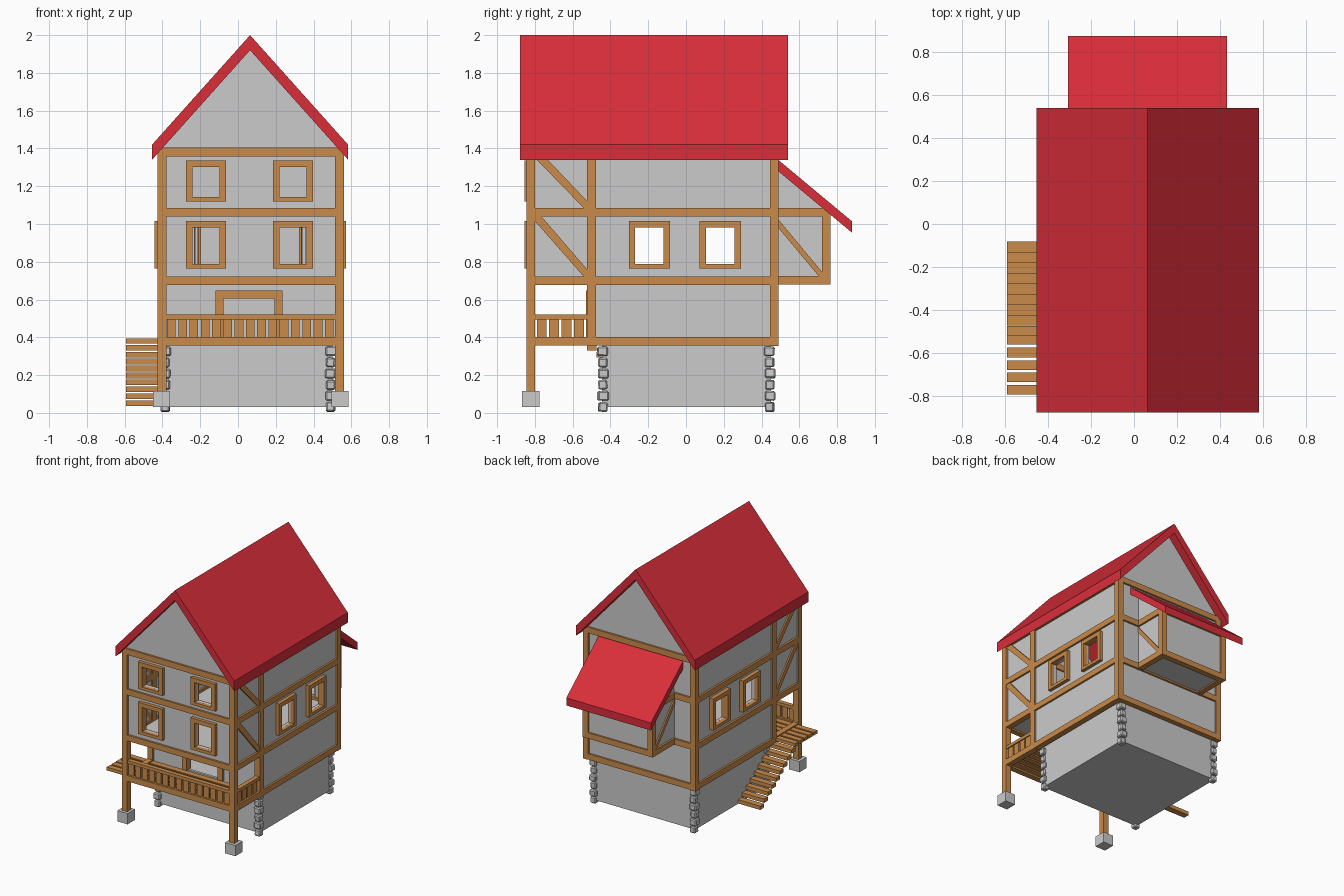
import bpy, bmesh, random
from mathutils import Vector, Matrix

if "Cube" in bpy.data.objects:
    bpy.data.objects.remove(bpy.data.objects["Cube"])

random.seed(4)
C = 0.0675                      # centre line of the house body
L, R, F, B = -0.425, 0.56, -0.845, 0.49   # outer faces of the timber frame
T = 0.046                       # timber thickness


def material(name, col):
    m = bpy.data.materials.new(name)
    m.diffuse_color = (*col, 1)
    m.use_nodes = True
    m.node_tree.nodes["Principled BSDF"].inputs["Base Color"].default_value = m.diffuse_color
    return m


WOOD = material("timber", (0.59, 0.26, 0.07))
RED = material("roof_red", (0.70, 0.027, 0.042))


def finish(name, bm, mat=None):
    bmesh.ops.recalc_face_normals(bm, faces=bm.faces)
    me = bpy.data.meshes.new(name)
    bm.to_mesh(me)
    bm.free()
    ob = bpy.data.objects.new(name, me)
    bpy.context.collection.objects.link(ob)
    if mat:
        me.materials.append(mat)
    return ob


def boxes(name, items, mat=None):
    """One object from many boxes (x0, x1, y0, y1, z0, z1)."""
    bm = bmesh.new()
    for x0, x1, y0, y1, z0, z1 in items:
        m = Matrix.Translation(((x0 + x1) / 2, (y0 + y1) / 2, (z0 + z1) / 2))
        bmesh.ops.create_cube(bm, size=1, matrix=m @ Matrix.Diagonal((x1 - x0, y1 - y0, z1 - z0, 1)))
    return finish(name, bm, mat)


def prism(name, pts, axis, a, b, mat=None):
    """Extrude a profile of (u, z) points along x or y from a to b."""
    bm = bmesh.new()
    vs = [bm.verts.new((a, u, z) if axis == "x" else (u, a, z)) for u, z in pts]
    f = bm.faces.new(vs)
    ext = bmesh.ops.extrude_face_region(bm, geom=[f])
    d = Vector((b - a, 0, 0)) if axis == "x" else Vector((0, b - a, 0))
    bmesh.ops.translate(bm, vec=d, verts=[v for v in ext["geom"] if isinstance(v, bmesh.types.BMVert)])
    return finish(name, bm, mat)


def panel(name, axis, pos, u0, u1, z0, z1, holes=()):
    """Thin wall across x (axis 'x') or y with rectangular holes (u0, u1, z0, z1)."""
    us = sorted({u0, u1, *[h[0] for h in holes], *[h[1] for h in holes]})
    zs = sorted({z0, z1, *[h[2] for h in holes], *[h[3] for h in holes]})
    bm = bmesh.new()
    for ua, ub in zip(us, us[1:]):
        for za, zb in zip(zs, zs[1:]):
            mu, mz = (ua + ub) / 2, (za + zb) / 2
            if any(h[0] < mu < h[1] and h[2] < mz < h[3] for h in holes):
                continue
            bm.faces.new([bm.verts.new((pos, u, z) if axis == "x" else (u, pos, z))
                          for u, z in ((ua, za), (ub, za), (ub, zb), (ua, zb))])
    bmesh.ops.remove_doubles(bm, verts=bm.verts, dist=1e-5)
    ob = finish(name, bm)
    s = ob.modifiers.new("thickness", "SOLIDIFY")
    s.thickness, s.offset = 0.02, 0
    return ob


def frame(name, axis, a, b, u0, u1, z0, z1, w=0.034, sill=True):
    """Rectangular timber surround spanning a..b in depth."""
    bars = [(u0, u0 + w, z0, z1), (u1 - w, u1, z0, z1), (u0 + w, u1 - w, z1 - w, z1)]
    if sill:
        bars.append((u0 + w, u1 - w, z0, z0 + w * 0.7))
    boxes(name, [(a, b, p, q, r, s) if axis == "x" else (p, q, a, b, r, s) for p, q, r, s in bars], WOOD)


def inner(w):
    return (w[0] + 0.034, w[1] - 0.034, w[2] + 0.024, w[3] - 0.034)


# Window and door openings
front_win = [(x, x + 0.212, *z) for x in (-0.275, 0.185) for z in ((0.765, 1.015), (1.12, 1.335))]
side_win = [(y, y + 0.218, 0.765, 1.015) for y in (-0.303, 0.072)]
for i, w in enumerate(front_win):
    frame(f"front_window_frame_{i}", "y", -0.856, -0.80, *w)
for side, a, b in (("left", -0.443, -0.385), ("right", 0.52, 0.573)):
    for i, w in enumerate(side_win):
        frame(f"{side}_window_frame_{i}", "x", a, b, *w)
frame("door_frame", "y", -0.53, -0.475, -0.12, 0.235, 0.40, 0.648, 0.042, False)

# Plaster walls
fh = [inner(w) for w in front_win]
sh = [inner(w) for w in side_win] + [(-0.82, -0.50, 0.38, 0.70)]
panel("front_wall", "y", -0.82, -0.40, 0.535, 0.70, 1.39, fh)
panel("balcony_wall", "y", -0.50, -0.40, 0.535, 0.38, 0.70, [(-0.078, 0.193, 0.40, 0.606)])
panel("left_wall", "x", -0.40, -0.82, 0.465, 0.38, 1.39, sh)
panel("right_wall", "x", 0.535, -0.82, 0.465, 0.38, 1.39, sh)
panel("back_wall", "y", 0.465, -0.40, 0.535, 0.38, 1.39, [(-0.23, 0.355, 0.72, 1.06)])
boxes("upper_floor", [(-0.40, 0.535, -0.82, 0.465, 0.69, 0.705)])
gable = [(C - 0.485, 1.385), (C + 0.475, 1.385), (0.064, 1.93)]
prism("front_gable", gable, "y", -0.83, -0.81)
prism("back_gable", gable, "y", 0.455, 0.475)

# Stone base with rough corner stones
boxes("stone_base", [(-0.395, 0.50, -0.445, 0.45, 0.03, 0.37)])
bm = bmesh.new()
for cx in (-0.385, 0.491):
    for cy in (-0.44, 0.443):
        for k in range(6):
            s = 0.056 if k % 2 else 0.048
            m = Matrix.Translation((cx + random.uniform(-.003, .003), cy + random.uniform(-.003, .003), 0.031 + k * 0.059))
            m = m @ Matrix.Rotation(random.uniform(-.1, .1), 4, random.choice("XYZ"))
            bmesh.ops.create_cube(bm, size=1, matrix=m @ Matrix.Diagonal((s, s, 0.05, 1)))
bmesh.ops.bevel(bm, geom=bm.edges[:], offset=0.007, segments=1, affect="EDGES")
finish("corner_stones", bm)
boxes("post_footings", [(x - 0.045, x + 0.045, -0.868, -0.776, 0.03, 0.115) for x in (-0.404, 0.539)])

# Main timber frame: posts then horizontal rings
posts = []
for x in (L, R - T):
    posts += [(x, x + T, F, F + T, 0.10, 1.40), (x, x + T, -0.525, -0.477, 0.355, 1.40),
              (x, x + T, B - T, B, 0.355, 1.40)]
boxes("corner_posts", posts, WOOD)
beams = []
for z in (0.357, 0.677, 1.04, 1.358):
    beams += [(L, L + T, F, B, z, z + T), (R - T, R, F, B, z, z + T),
              (L, R, F, F + T, z, z + T), (L, R, B - T, B, z, z + T)]
boxes("horizontal_beams", beams, WOOD)

# Diagonal braces on both sides near the front
for side, a, b in (("left", L + 0.005, L + 0.035), ("right", R - 0.035, R - 0.005)):
    for i, (zt, zb) in enumerate(((1.04, 0.72), (1.375, 1.083))):
        prism(f"{side}_brace_{i}", [(-0.80, zt), (-0.765, zt), (-0.515, zb + 0.03), (-0.515, zb - 0.01),
                                    (-0.54, zb), (-0.80, zt - 0.025)], "x", a, b, WOOD)

# Balcony and stair landing planks
boxes("balcony_planks", [(-0.592, 0.54, y, y + 0.045, 0.368, 0.394)
                         for y in (-0.796, -0.737, -0.681, -0.622, -0.563)], WOOD)
rail = [(L, R, F + 0.005, F + 0.04, 0.495, 0.52), (R - 0.04, R - 0.005, F, -0.50, 0.495, 0.52)]
rail += [(-0.376 + i * 0.0597, -0.330 + i * 0.0597, F + 0.014, F + 0.03, 0.395, 0.50) for i in range(15)]
rail += [(R - 0.03, R - 0.014, -0.79 + i * 0.066, -0.738 + i * 0.066, 0.395, 0.50) for i in range(4)]
boxes("balcony_railing", rail, WOOD)

# Side stairs
boxes("stair_treads", [(-0.592, -0.40, -0.13 - i * 0.0492, -0.081 - i * 0.0492,
                        0.036 + i * 0.0368, 0.066 + i * 0.0368) for i in range(9)], WOOD)

# Rear bay: walls, timbers and lean-to roof
X0, X1, Y1 = -0.243, 0.369, 0.765
side = [(0.465, 0.69), (0.745, 0.69), (0.745, 1.08), (0.465, 1.32)]
prism("bay_left_wall", side, "x", X0 + 0.015, X0 + 0.03)
prism("bay_right_wall", side, "x", X1 - 0.03, X1 - 0.015)
panel("bay_back_wall", "y", 0.742, X0 + 0.02, X1 - 0.02, 0.69, 1.07)
boxes("bay_floor", [(X0 + 0.02, X1 - 0.02, 0.465, 0.745, 0.69, 0.705)])
bay = [(X0, X1, Y1 - T, Y1, z, z + T) for z in (0.68, 1.04)]
for x in (X0, X1 - T):
    bay.append((x, x + T, Y1 - T, Y1, 0.68, 1.085))
    bay += [(x, x + T, B - T, Y1, z, z + T) for z in (0.68, 1.04)]
boxes("bay_timbers", bay, WOOD)
for i, x in enumerate((X0 + 0.005, X1 - 0.035)):
    prism(f"bay_brace_{i}", [(0.48, 1.035), (0.48, 0.99), (0.71, 0.715), (0.73, 0.735)], "x", x, x + 0.03, WOOD)
prism("bay_roof", [(0.47, 1.355), (0.878, 1.015), (0.878, 0.955), (0.47, 1.295)], "x", -0.308, 0.433, RED)

# Main roof
prism("main_roof", [(-0.455, 1.34), (-0.455, 1.42), (0.064, 2.0), (0.583, 1.42), (0.583, 1.34), (0.064, 1.92)],
      "y", -0.88, 0.54, RED)
